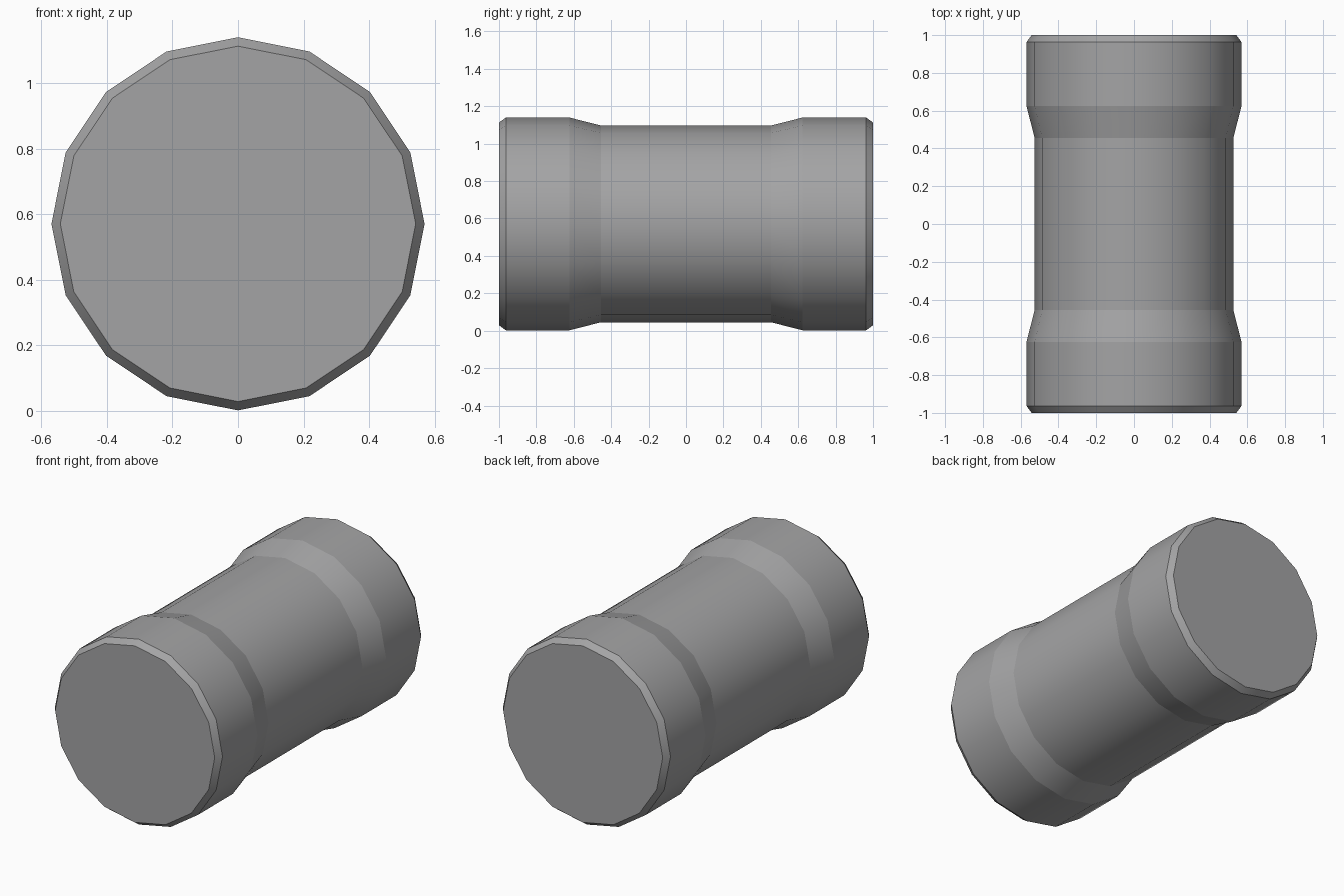
import bpy, bmesh, math

if "Cube" in bpy.data.objects:
    bpy.data.objects.remove(bpy.data.objects["Cube"])

SIDES = 16
CENTRE_Z = 0.571

grey = bpy.data.materials.new("mid grey")
grey.diffuse_color = (0.37, 0.37, 0.375, 1)
grey.use_nodes = True
grey.node_tree.nodes["Principled BSDF"].inputs["Base Color"].default_value = grey.diffuse_color

# Half profile (y, radius) from the waist to the end, mirrored to the front
half = [(0.455, 0.526), (0.624, 0.569), (0.963, 0.569), (1.0, 0.542)]
profile = [(-y, r) for y, r in reversed(half)] + half

# Sixteen-sided barrel lying along y, a vertex at the top
bm = bmesh.new()
rings = []
for y, r in profile:
    ring = []
    for i in range(SIDES):
        a = 2 * math.pi * i / SIDES
        ring.append(bm.verts.new((r * math.sin(a), y, CENTRE_Z + r * math.cos(a))))
    rings.append(ring)
for a, b in zip(rings, rings[1:]):
    for i in range(SIDES):
        j = (i + 1) % SIDES
        bm.faces.new((a[i], a[j], b[j], b[i]))

# Flat end caps
bm.faces.new(rings[0])
bm.faces.new(rings[-1])
bmesh.ops.recalc_face_normals(bm, faces=bm.faces)

# Smooth around the barrel, sharp where the profile bends
for f in bm.faces:
    f.smooth = len(f.verts) == 4
for e in bm.edges:
    e.smooth = abs(e.verts[0].co.y - e.verts[1].co.y) > 1e-4

mesh = bpy.data.meshes.new("barrel")
bm.to_mesh(mesh)
bm.free()
mesh.materials.append(grey)
barrel = bpy.data.objects.new("barrel", mesh)
bpy.context.collection.objects.link(barrel)
